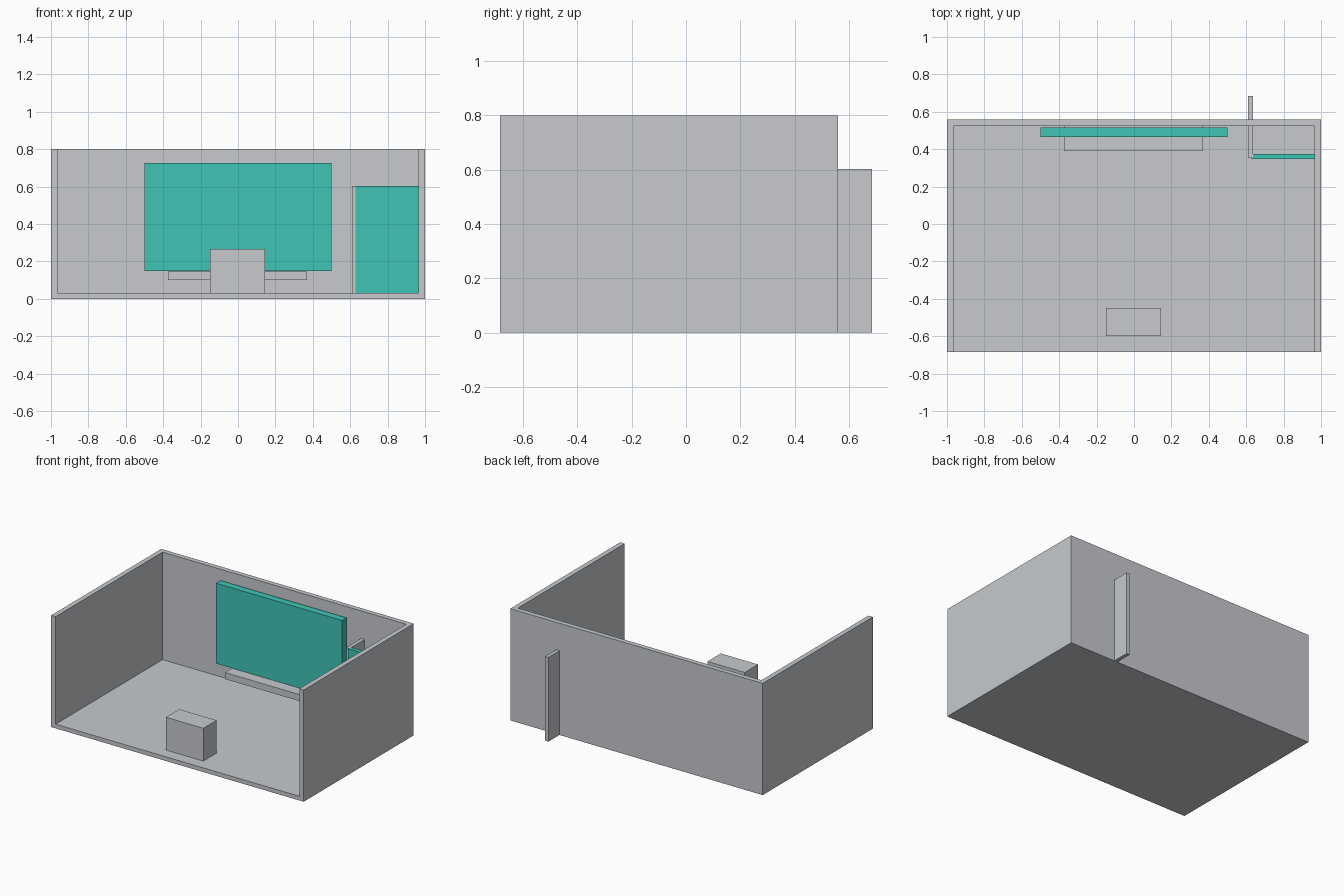
import bpy
import bmesh
from mathutils import Vector

old = bpy.data.objects.get("Cube")
if old:
    bpy.data.objects.remove(old, do_unlink=True)


def make_material(name, color):
    mat = bpy.data.materials.new(name)
    mat.use_nodes = True
    mat.diffuse_color = color
    mat.node_tree.nodes["Principled BSDF"].inputs["Base Color"].default_value = color
    return mat


grey = make_material("light_grey", (0.57, 0.59, 0.62, 1))
teal = make_material("teal", (0.05, 0.56, 0.47, 1))


def finish(name, bm, mat):
    bmesh.ops.recalc_face_normals(bm, faces=bm.faces)
    mesh = bpy.data.meshes.new(name)
    bm.to_mesh(mesh)
    bm.free()
    mesh.materials.append(mat)
    obj = bpy.data.objects.new(name, mesh)
    bpy.context.collection.objects.link(obj)
    return obj


def box(name, x, y, z, mat):
    """Box from its (low, high) extents on each axis."""
    bm = bmesh.new()
    bmesh.ops.create_cube(bm, size=1)
    low, high = (Vector(corner) for corner in zip(x, y, z))
    for v in bm.verts:
        v.co = (low + high) / 2 + v.co * (high - low)
    return finish(name, bm, mat)


# Room dimensions
FRONT, BACK, HEIGHT = -0.685, 0.56, 0.8
WALL, FLOOR = 0.035, 0.03

# Room shell: solid block with the open interior cut out
room = box("room_shell", (-1, 1), (FRONT, BACK), (0, HEIGHT), grey)
cutter = box("room_cutter", (WALL - 1, 1 - WALL), (FRONT - 0.1, BACK - WALL),
             (FLOOR, HEIGHT + 0.1), grey)
cutter.hide_render = True
cutter.hide_viewport = True
cut = room.modifiers.new("interior", "BOOLEAN")
cut.operation = "DIFFERENCE"
cut.solver = "EXACT"
cut.object = cutter

# Apply the cut so that the helper can go
graph = bpy.context.evaluated_depsgraph_get()
carved = bpy.data.meshes.new_from_object(room.evaluated_get(graph))
room.modifiers.clear()
room.data = carved
bpy.data.objects.remove(cutter, do_unlink=True)

# Wall screen with the shelf beneath it
box("screen", (-0.5, 0.5), (0.465, 0.515), (0.15, 0.725), teal)
box("shelf", (-0.375, 0.37), (0.39, BACK - WALL), (0.1, 0.147), grey)

# Corner partition running through the back wall, and the closet door
box("partition", (0.61, 0.636), (0.355, 0.685), (0, 0.603), grey)
box("closet_door", (0.628, 0.966), (0.347, 0.375), (0, 0.603), teal)

# Low table near the open front
box("table", (-0.15, 0.145), (-0.6, -0.45), (FLOOR, 0.265), grey)
